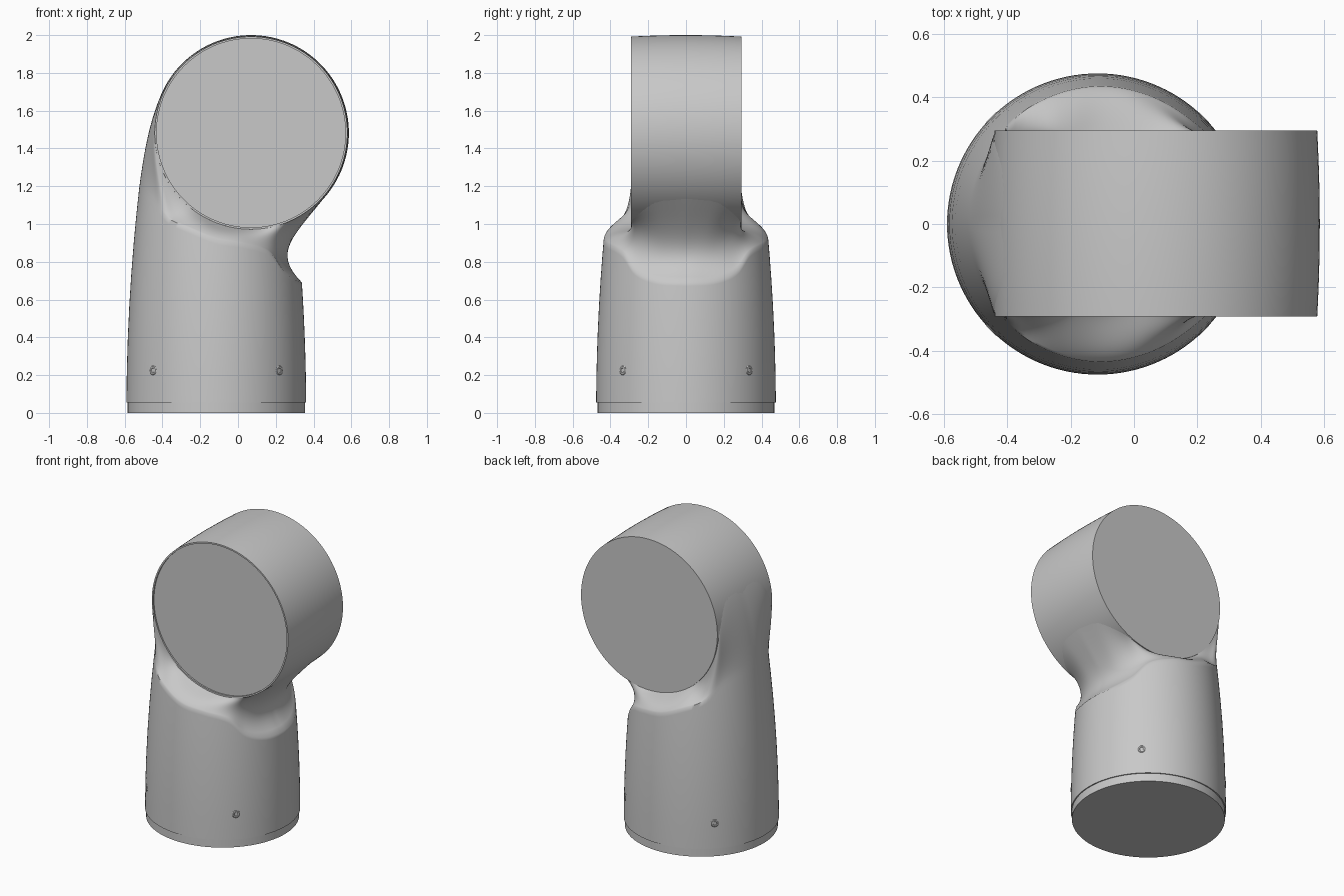
import bpy, bmesh, math
from mathutils import Vector, Matrix

if "Cube" in bpy.data.objects:
    bpy.data.objects.remove(bpy.data.objects["Cube"])

grey = bpy.data.materials.new("satin grey")
grey.diffuse_color = (0.58, 0.58, 0.58, 1)
grey.use_nodes = True
grey.node_tree.nodes["Principled BSDF"].inputs["Base Color"].default_value = grey.diffuse_color

AXIS_X = -0.115                       # vertical axis of the sleeve
DRUM = Vector((0.069, 0, 1.482))      # centre of the joint drum
HALF = 0.292


def finish(name, bm, angle):
    bmesh.ops.remove_doubles(bm, verts=bm.verts, dist=1e-5)
    bmesh.ops.recalc_face_normals(bm, faces=bm.faces)
    mesh = bpy.data.meshes.new(name)
    bm.to_mesh(mesh)
    bm.free()
    mesh.materials.append(grey)
    obj = bpy.data.objects.new(name, mesh)
    bpy.context.collection.objects.link(obj)
    bpy.ops.object.select_all(action='DESELECT')
    obj.select_set(True)
    bpy.context.view_layer.objects.active = obj
    bpy.ops.object.shade_smooth_by_angle(angle=math.radians(angle))
    return obj


def skin(bm, rings):
    """Bridge equal closed rings of points with quads."""
    rows = [[bm.verts.new(p) for p in ring] for ring in rings]
    n = len(rows[0])
    for a, b in zip(rows, rows[1:]):
        for i in range(n):
            j = (i + 1) % n
            bm.faces.new((a[i], a[j], b[j], b[i]))
    return rows


def lathe(name, profile, matrix, n, angle=30):
    """Revolve (radius, height) points about local z, with flat end caps."""
    bm = bmesh.new()
    rings = [[matrix @ Vector((r * math.cos(2 * math.pi * i / n),
                               r * math.sin(2 * math.pi * i / n), h))
              for i in range(n)] for r, h in profile]
    rows = skin(bm, rings)
    bm.faces.new(rows[0])
    bm.faces.new(rows[-1])
    return finish(name, bm, angle)


def drum_radius(y):
    return 0.518 - 0.008 * min(1, (y / HALF) ** 2)


def sleeve_radius(z):
    return 0.476 - 0.048 * z * z


# Sleeve sections by angle: angle, shoulder height, drum angle, drum y,
# then inward/vertical handle offsets at the shoulder and at the drum
SECTIONS = [
    (0,   0.69,  -38,  0.0,   0.16,  0.16, 0.187, 0.236),
    (20,  0.70,  -43,  0.16,  0.14,  0.15, 0.17,  0.185),
    (37,  0.75,  -60,  0.275, 0.09,  0.11, 0.10,  0.06),
    (50,  0.85,  -74,  0.289, 0.05,  0.06, 0.00,  0.03),
    (70,  0.895, -92,  0.289, 0.03,  0.045, -0.04, 0.015),
    (90,  0.92,  -110, 0.289, 0.03,  0.05, -0.04, 0.02),
    (110, 0.98,  -127, 0.289, 0.04,  0.04, -0.02, 0.02),
    (125, 1.025, -148, 0.289, 0.04,  0.03, 0.005, 0.10),
    (135, 1.08,  -168, 0.287, 0.01,  0.09, 0.005, 0.13),
    (143, 1.14,  -183, 0.272, 0.01,  0.12, -0.02, 0.13),
    (160, 1.19,  -202, 0.175, 0.015, 0.17, -0.065, 0.14),
    (180, 1.20,  -210, 0.0,   0.025, 0.19, -0.08, 0.145),
]


def section(angle):
    """Smoothly interpolated section values (mirrored in y)."""
    k = max(i for i in range(len(SECTIONS) - 1) if SECTIONS[i][0] <= angle + 1e-6)
    a, b = SECTIONS[k], SECTIONS[k + 1]
    t = (angle - a[0]) / (b[0] - a[0])
    prev, after = SECTIONS[max(k - 1, 0)], SECTIONS[min(k + 2, len(SECTIONS) - 1)]
    out = []
    for c in range(1, 8):
        span = b[0] - a[0]
        m0 = (b[c] - prev[c]) / (b[0] - prev[0]) * span
        m1 = (after[c] - a[c]) / (after[0] - a[0]) * span
        out.append((2*t**3 - 3*t*t + 1) * a[c] + (t**3 - 2*t*t + t) * m0
                   + (3*t*t - 2*t**3) * b[c] + (t**3 - t*t) * m1)
    return out


def sleeve_column(deg):
    side = 1 if deg <= 180 else -1
    th = math.radians(deg)
    radial = Vector((math.cos(th), math.sin(th), 0))
    crest, phi, ye, in1, up1, in2, down2 = section(deg if side > 0 else 360 - deg)
    ye = side * min(ye, 0.289)
    axis = Vector((AXIS_X, 0, 0))

    def wall(z):
        return axis + radial * sleeve_radius(z) + Vector((0, 0, z))

    # straight wall, starting with the seam above the base ring
    pts = [axis + radial * 0.46 + Vector((0, 0, 0.055)), wall(0.055)]
    pts += [wall(0.055 + (crest - 0.055) * f)
            for f in (0.15, 0.3, 0.45, 0.6, 0.75, 0.88, 0.97, 1)]
    # curved shoulder that flows into the drum
    p0 = wall(crest)
    ph, r = math.radians(phi), drum_radius(ye) - 0.001
    p3 = DRUM + Vector((r * math.cos(ph), ye, r * math.sin(ph)))
    p1 = p0 - radial * in1 + Vector((0, 0, up1))
    p2 = p3 - radial * in2 - Vector((0, 0, down2))
    for i in range(1, 17):
        t = i / 16
        s = 1 - t
        pts.append(p0*s**3 + p1*(3*s*s*t) + p2*(3*s*t*t) + p3*t**3)
    return pts


# Sleeve with shoulder
N = 120
columns = [sleeve_column(360 * i / N) for i in range(N)]
bm = bmesh.new()
rows = skin(bm, list(zip(*columns)))
bm.faces.new(rows[0])
finish("sleeve", bm, 50)

# Base ring
lathe("base_ring", [(0.469, 0), (0.469, 0.058)],
      Matrix.Translation((AXIS_X, 0, 0)), 96)

# Joint drum: slightly barrelled, with a recessed front cap
to_front = Matrix.Translation(DRUM) @ Matrix.Rotation(math.radians(90), 4, 'X')
barrel = [(drum_radius(h), h) for h in
          [-0.295 + 0.587 * i / 12 for i in range(13)]]
lathe("joint_drum", barrel + [(0.5, 0.292), (0.5, 0.282)], to_front, 128)

# Four sunk screws around the lower sleeve
for i in range(4):
    a = math.radians(45 + 90 * i)
    r = sleeve_radius(0.225) - 0.002
    place = (Matrix.Translation((AXIS_X + r * math.cos(a), r * math.sin(a), 0.225))
             @ Matrix.Rotation(a, 4, 'Z') @ Matrix.Rotation(math.radians(90), 4, 'Y'))
    lathe("screw_%d" % (i + 1),
          [(0.025, -0.01), (0.025, 0.002), (0.021, 0.005), (0.013, 0.005), (0.011, 0.003)],
          place, 18)
